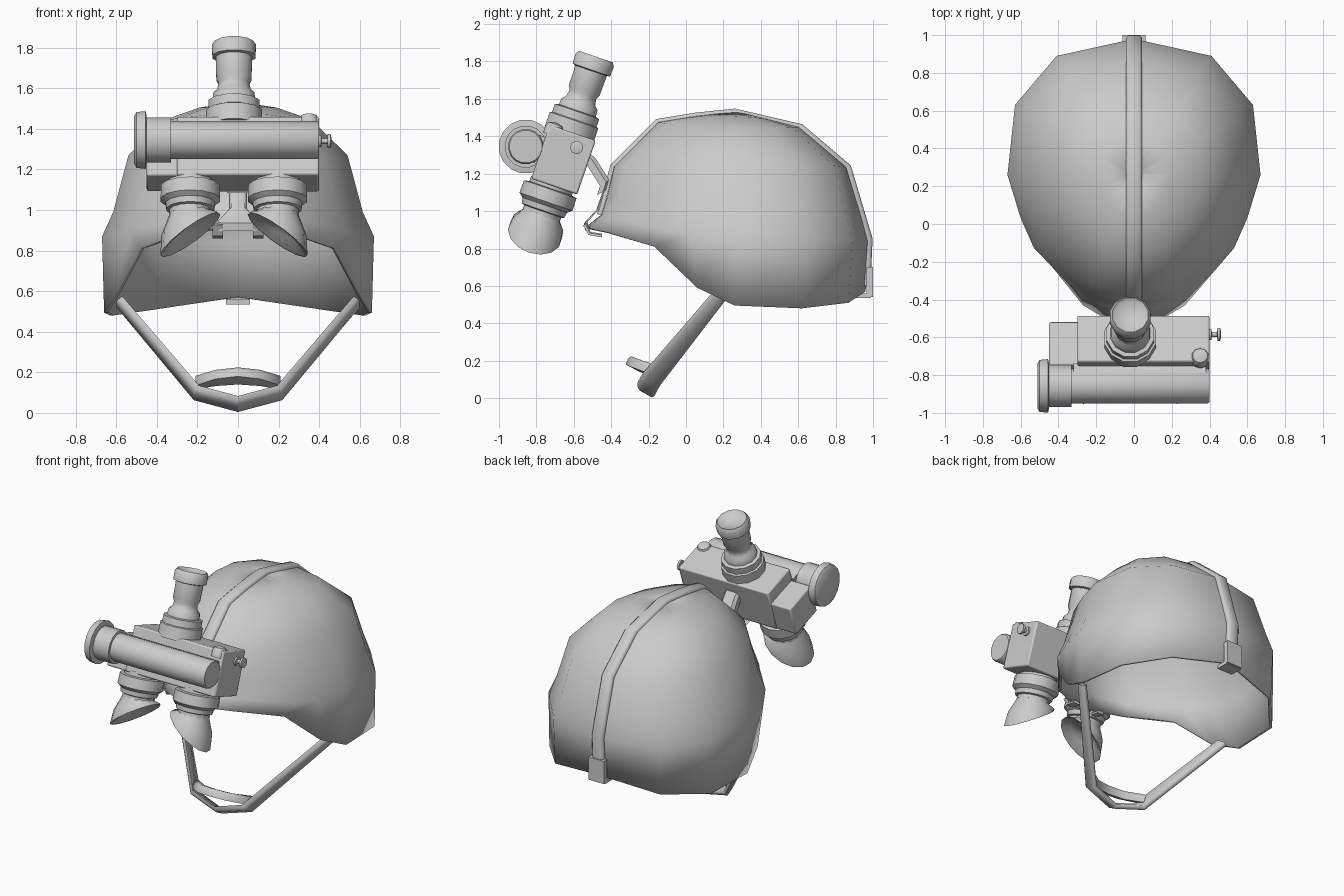
import bpy, bmesh, math
from mathutils import Vector, Matrix

if "Cube" in bpy.data.objects:
    bpy.data.objects.remove(bpy.data.objects["Cube"])

grey = bpy.data.materials.new("grey")
grey.diffuse_color = (0.6, 0.6, 0.6, 1)
grey.use_nodes = True
grey.node_tree.nodes["Principled BSDF"].inputs["Base Color"].default_value = grey.diffuse_color


def make(name, verts, faces, angle=40, mat=None):
    me = bpy.data.meshes.new(name)
    me.from_pydata([tuple(v) for v in verts], [], faces)
    bm = bmesh.new()
    bm.from_mesh(me)
    bmesh.ops.recalc_face_normals(bm, faces=bm.faces)
    bm.to_mesh(me)
    bm.free()
    if mat:
        me.transform(mat)
    me.materials.append(grey)
    ob = bpy.data.objects.new(name, me)
    bpy.context.collection.objects.link(ob)
    bpy.ops.object.select_all(action='DESELECT')
    ob.select_set(True)
    bpy.context.view_layer.objects.active = ob
    bpy.ops.object.shade_smooth_by_angle(angle=math.radians(angle))
    return ob


def loft(name, rings, caps=True, **kw):
    """Join equal rings of points into one skin."""
    n = len(rings[0])
    faces = [(r * n + i, r * n + (i + 1) % n, (r + 1) * n + (i + 1) % n, (r + 1) * n + i)
             for r in range(len(rings) - 1) for i in range(n)]
    if caps:
        faces += [tuple(range(n)), tuple(range((len(rings) - 1) * n, len(rings) * n))]
    return make(name, [v for ring in rings for v in ring], faces, **kw)


def lathe(name, profile, mat, n=12):
    """Spin (radius, height) points around local z."""
    return loft(name, [[(r * math.cos(2 * math.pi * (i + .5) / n),
                         r * math.sin(2 * math.pi * (i + .5) / n), h) for i in range(n)]
                       for r, h in profile], mat=mat)


def box(name, lo, hi, mat=None, bevel=0.0):
    ob = loft(name, [[(lo[0], lo[1], z), (hi[0], lo[1], z), (hi[0], hi[1], z), (lo[0], hi[1], z)]
                     for z in (lo[2], hi[2])], mat=mat, angle=30)
    if bevel:
        b = ob.modifiers.new("bevel", 'BEVEL')
        b.width, b.segments = bevel, 2
    return ob


def ribbon(name, path, width, thick, angle=30):
    """Band with a chamfered outer side; width and thick are one vector or one per point."""
    rings = []
    for i, p in enumerate(path):
        w = Vector(width[i] if isinstance(width, list) else width) / 2
        t = Vector(thick[i] if isinstance(thick, list) else thick) / 2
        p = Vector(p)
        rings.append([p - w - t, p + w - t, p + w + t * .3, p + w * .7 + t, p - w * .7 + t, p - w + t * .3])
    return loft(name, rings, angle=angle)


def mirrored(half):
    return half + [(-p[0],) + tuple(p[1:]) for p in half[-2:0:-1]]


# helmet shell: rim, brow row, upper rows and the crown
rim = mirrored([(0, -.53, .92), (.12, -.52, .915), (.27, -.43, .89), (.48, -.17, .81),
                (.60, .06, .59), (.66, .26, .495), (.63, .62, .48), (.41, .87, .51), (0, .96, .57)])
outline = mirrored([(0, -.46), (.11, -.455), (.28, -.39), (.53, -.13), (.60, .03), (.67, .26),
                    (.63, .63), (.41, .89), (0, .98)])


def level(width, front, back, zf, zs, zb):
    ring = []
    for x, y in outline:
        t = (y - .26) / (.72 if y > .26 else -.72)
        ring.append((x * width / .67, .26 + t * ((back if y > .26 else front) - .26),
                     zs + t * t * ((zb if y > .26 else zf) - zs)))
    return ring


rows = [rim, level(.67, -.455, .98, .98, .87, .84), level(.615, -.425, .945, 1.08, .99, .97),
        level(.54, -.385, .865, 1.24, 1.27, 1.235), level(.36, -.15, .61, 1.475, 1.445, 1.45),
        level(.19, .05, .44, 1.508, 1.505, 1.492), level(.02, .24, .28, 1.53, 1.53, 1.53)]
shell = loft("helmet_shell", rows, caps=False, angle=70)
sol = shell.modifiers.new("thickness", 'SOLIDIFY')
sol.thickness, sol.offset = .02, -1

# band over the middle of the helmet
side = [(-.46, .98), (-.39, 1.24), (-.152, 1.478), (.05, 1.51), (.26, 1.532), (.615, 1.45), (.868, 1.235),
        (.982, .85), (.97, .6)]
normals = []
for i in range(len(side)):
    a, b = side[max(i - 1, 0)], side[min(i + 1, len(side) - 1)]
    normals.append(Vector((0, a[1] - b[1], b[0] - a[0])).normalized() * .032)
ribbon("centre_band", [(0, y, z) for y, z in side], (.085, 0, 0), normals, 60)

# rear clip hooking under the rim
box("rear_clip", (-.06, .965, .54), (.06, 1.0, .70))
box("rear_clip_hook", (-.06, .90, .535), (.06, .99, .56))

# front mount plate with its hooks below the brim
ribbon("front_mount_plate", [(0, -.39, 1.24), (0, -.47, 1.01), (0, -.535, .94), (0, -.53, .90)],
       [(.07, 0, 0), (.07, 0, 0), (.20, 0, 0), (.22, 0, 0)], (0, -.02, -.008))
for s in (-1, 1):
    ribbon("mount_hook", [(s * .10, -.54, .93), (s * .10, -.515, .88), (s * .10, -.45, .87)],
           (.05, 0, 0), [(0, .02, .01), (0, .012, .016), (0, 0, .02)])
ribbon("mount_arm", [(0, -.56, 1.31), (0, -.51, 1.27), (0, -.435, 1.15), (0, -.45, 1.10)],
       (.11, 0, 0), (0, .05, .03))

# goggle frame leans back: local z is the viewing axis
tilt = Matrix.Translation((-.02, -.685, 1.235)) @ Matrix.Rotation(-math.radians(19), 4, 'X')
box("goggle_body", (-.28, -.115, -.105), (.42, .145, .20), tilt, .01)
box("goggle_body_step", (-.43, -.105, -.105), (-.27, .14, .11), tilt, .01)

# single objective lens on top
lathe("objective_lens", [(.142, .18), (.142, .265), (.13, .27), (.13, .315), (.108, .32), (.105, .355),
                         (.085, .375), (.078, .41), (.09, .435), (.092, .545), (.11, .55), (.112, .605),
                         (.098, .625), (.085, .612), (.01, .598)], tilt)

# two eyepieces with slanted rubber cups, fuller on the outer side
for s in (-1, 1):
    base = tilt @ Matrix.Translation((s * .215, 0, 0))
    lathe("eyepiece_ring", [(.12, -.09), (.12, -.12), (.148, -.125), (.15, -.195), (.125, -.215), (.12, -.245),
                            (.105, -.25), (.105, -.275)], base, 14)
    rings = []
    for r, h, slant in [(.10, -.255, 0), (.108, -.275, .01), (.142, -.325, .055), (.148, -.378, .105),
                        (.133, -.375, .10), (.09, -.335, .055), (.01, -.31, 0)]:
        rings.append([(r * math.cos(a), r * math.sin(a), h - s * slant * math.cos(a))
                      for a in (2 * math.pi * i / 14 for i in range(14))])
    loft("eyecup", rings, mat=base, angle=60)

# side tube with its large end knob
along_x = Matrix.Translation((0, -.857, 1.345)) @ Matrix.Rotation(math.pi / 2, 4, 'Y')
lathe("side_tube", [(.095, -.35), (.095, .39), (.088, .40)], along_x, 16)
lathe("tube_collar", [(.113, -.46), (.113, -.33)], along_x, 16)
lathe("tube_end_knob", [(.12, -.512), (.14, -.50), (.145, -.455), (.12, -.45)], along_x, 16)
box("tube_bracket", (-.30, -.17, -.02), (.40, -.10, .13), tilt)

# small switches
lathe("side_switch", [(.033, .38), (.03, .41), (.014, .412), (.014, .44), (.035, .442), (.035, .456), (.02, .46)],
      Matrix.Translation((0, -.585, 1.34)) @ Matrix.Rotation(math.pi / 2, 4, 'Y'))
lathe("top_switch", [(.05, .15), (.05, .19), (.04, .212), (.01, .222)],
      tilt @ Matrix.Translation((.37, -.085, 0)), 10)

# chin straps and chin cup
for s in (-1, 1):
    ribbon("chin_strap", [(s * .585, .18, .545), (s * .205, -.185, .095), (0, -.215, .04)],
           [(0, .06, -.04), (0, .09, -.05), (0, .09, -.05)],
           [(s * .03, 0, -.02), (s * .025, 0, -.03), (0, 0, -.036)], 70)
ribbon("chin_cup", [(-.21, -.17, .15), (-.11, -.25, .175), (0, -.275, .185), (.11, -.25, .175), (.21, -.17, .15)],
       [(0, .06, -.02), (0, .07, -.035), (0, .075, -.04), (0, .07, -.035), (0, .06, -.02)], (0, .02, .05), 70)
